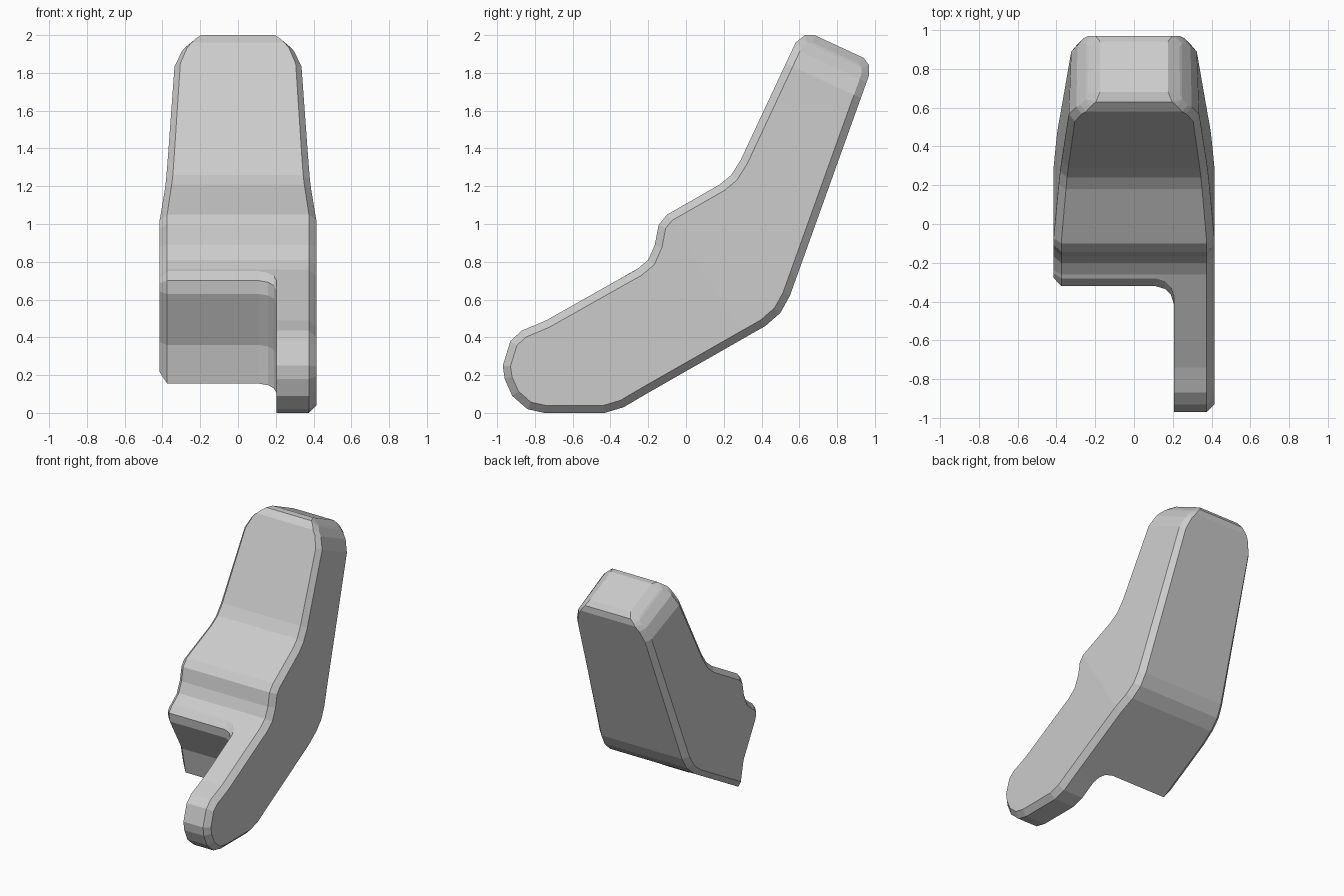
import bpy, bmesh
from mathutils import Vector

if "Cube" in bpy.data.objects:
    bpy.data.objects.remove(bpy.data.objects["Cube"])

HALF = 0.415      # half width
CH = 0.04         # side chamfer
ARM_X = 0.205     # inner face of the long arm

# Side profile (y, z), counter-clockwise, shared by body and arm
shared = [(.42, .46), (.50, .53), (.55, .62), (.97, 1.79), (.97, 1.84), (.94, 1.88),
          (.68, 2.0), (.63, 2.0), (.58, 1.96), (.29, 1.34), (.24, 1.26), (.18, 1.21),
          (-.10, 1.05), (-.145, .995), (-.165, .89), (-.20, .81), (-.26, .76)]
# Front of the short body, from lip down to the underside
notch = [(-.28, .75), (-.32, .70), (-.31, .63), (-.16, .36), (-.115, .155)]
# Rounded tip of the long arm
tip = [(-.74, .49), (-.87, .435), (-.93, .38), (-.97, .25), (-.96, .18), (-.92, .09),
       (-.84, .02), (-.75, 0), (-.43, 0), (-.33, .03)]


def shifted_notch(d):
    return [(y - d, z - .57 * d) for y, z in notch]


def inset(pts, d):
    out = []
    n = len(pts)
    for i in range(n):
        p, c, q = (Vector(pts[k % n]) for k in (i - 1, i, i + 1))
        a, b = (c - p).normalized(), (q - c).normalized()
        na, nb = Vector((-a.y, a.x)), Vector((-b.y, b.x))
        out.append(c + (na + nb) * d / (1 + na.dot(nb)))
    return out


bm = bmesh.new()


def loft(sections):
    rings = [[bm.verts.new((x, p[0], p[1])) for p in pts] for x, pts in sections]
    for r, s in zip(rings, rings[1:]):
        for i in range(len(r)):
            j = (i + 1) % len(r)
            bm.faces.new((r[i], r[j], s[j], s[i]))
    return rings


# Short body, with a fillet flowing into the arm
body = shared + notch
fillet = [(.11, 0), (.16, .015), (.19, .045), (ARM_X, .09)]
rings = loft([(-HALF, inset(body, CH)), (-HALF + CH, body)] +
             [(x, shared + shifted_notch(d)) for x, d in fillet])
bm.faces.new(rings[0])

# Long arm side
end = shifted_notch(fillet[-1][1])
arm = shared + end[:1] + tip + end[-1:]
rings = loft([(ARM_X, arm), (HALF - CH, arm), (HALF, inset(arm, CH))])
bm.faces.new(rings[-1])
inner = end[:1] + tip + end[:0:-1]
bm.faces.new([bm.verts.new((ARM_X, y, z)) for y, z in inner])
bmesh.ops.remove_doubles(bm, verts=bm.verts, dist=.0005)

# Cut loops where the width changes, then taper the handle
S = Vector((0, .852, .524))
T = Vector((0, .42, .907))
taper = [(.47, 1), (.865, .92), (1.6, .78), (9, .78)]
crown = [(1.90, 1), (1.99, .90), (2.05, .76), (2.10, .60), (9, .60)]
for axis, vals in ((S, (.47, .865)), (T, (1.90, 1.99, 2.05))):
    for v in vals:
        bmesh.ops.bisect_plane(bm, geom=bm.verts[:] + bm.edges[:] + bm.faces[:],
                               plane_co=axis * (v / axis.length_squared), plane_no=axis,
                               dist=.003)


def lerp(table, v):
    if v <= table[0][0]:
        return table[0][1]
    for (a, fa), (b, fb) in zip(table, table[1:]):
        if v <= b:
            return fa + (fb - fa) * (v - a) / (b - a)


for v in bm.verts:
    v.co.x *= lerp(taper, v.co.dot(S)) * lerp(crown, v.co.dot(T))

bmesh.ops.recalc_face_normals(bm, faces=bm.faces)
me = bpy.data.meshes.new("lever_handle")
bm.to_mesh(me)
bm.free()
bpy.context.collection.objects.link(bpy.data.objects.new("lever_handle", me))
